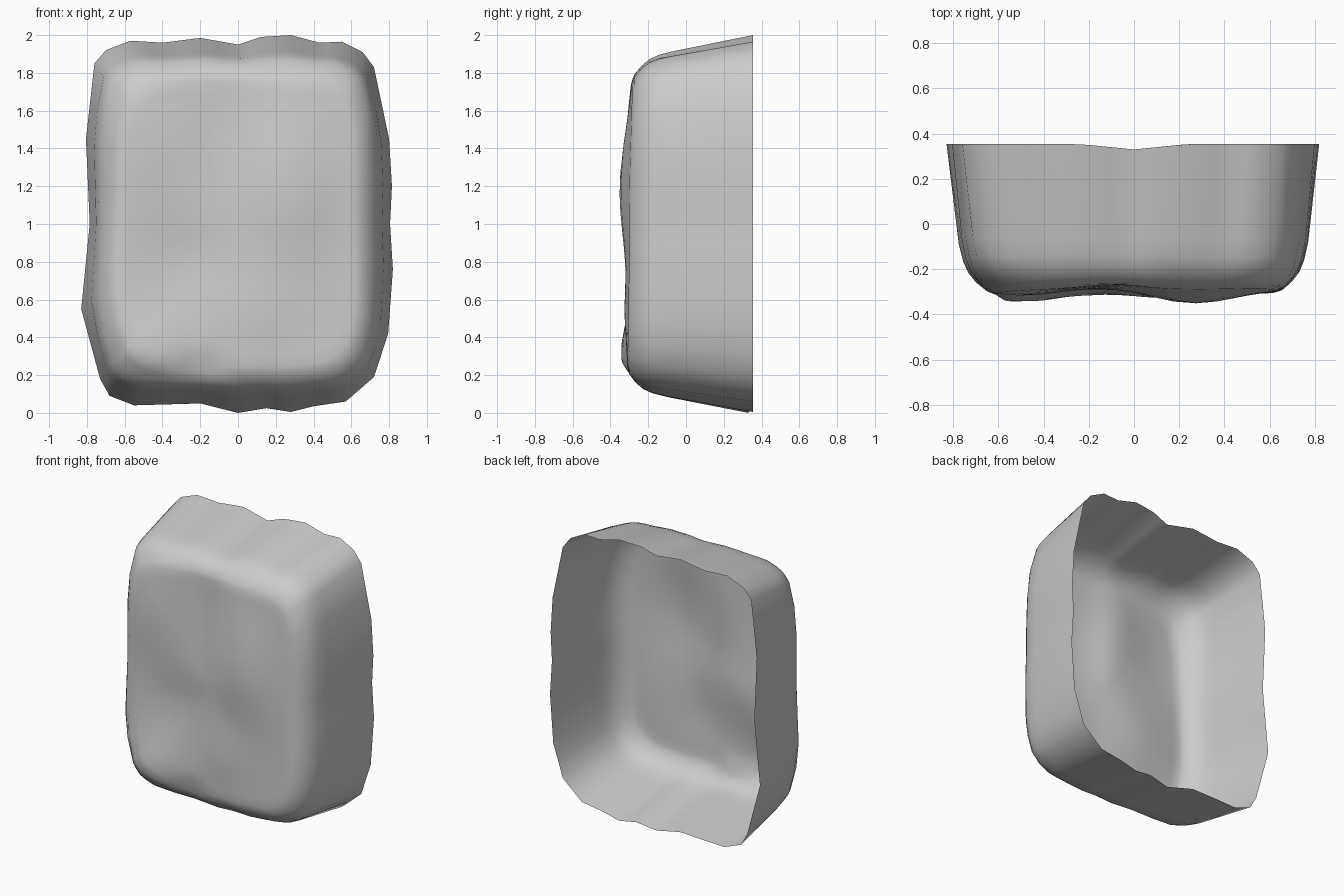
import bpy, bmesh
from math import exp, hypot
from mathutils import Vector

cube = bpy.data.objects.get("Cube")
if cube:
    bpy.data.objects.remove(cube)

stone = bpy.data.materials.new("stone_grey")
stone.use_nodes = True
grey = (0.6, 0.6, 0.6, 1)
stone.diffuse_color = grey
stone.node_tree.nodes["Principled BSDF"].inputs["Base Color"].default_value = grey

# Wavy outline of the open back rim (x, z)
rim = [(-.57, 1.97), (-.4, 1.96), (-.2, 1.985), (0, 1.95), (.12, 1.99), (.28, 2),
       (.43, 1.96), (.55, 1.965), (.66, 1.91), (.72, 1.83), (.8, 1.45), (.815, 1.2),
       (.805, 1), (.82, .76), (.795, .42), (.72, .19), (.57, .06), (.4, .035),
       (.28, .005), (.15, .025), (0, 0), (-.2, .05), (-.55, .04), (-.68, .09),
       (-.73, .18), (-.83, .55), (-.785, 1), (-.805, 1.45), (-.76, 1.85), (-.7, 1.92)]
outline = []
for i, p in enumerate(rim):
    a, b = Vector(p), Vector(rim[(i + 1) % len(rim)])
    outline += [a, (a + b) / 2]

# Bulges and dents of the front face: x, z, radius x, radius z, push forward
bumps = [(.27, 1.2, .25, .4, .06), (-.5, 1.45, .22, .3, .03), (-.5, .33, .25, .16, .035),
         (-.3, .8, .25, .2, -.03), (-.08, 1.5, .14, .4, -.02),
         (.1, .55, .2, .2, .02), (-.19, .2, .1, .08, -.06)]


def front_depth(x, z):
    y = -.295 + .02 * (z - 1)
    for bx, bz, rx, rz, push in bumps:
        y -= push * exp(-((x - bx) / rx) ** 2 - ((z - bz) / rz) ** 2)
    return y


def ring_point(p, half_x, half_z, blend):
    """Scaled outline point, blended towards a rounded rectangle."""
    x, z = p.x * half_x / .81, (p.y - 1) * half_z / .98
    size = hypot(x, z)
    c, s = x / size, z / size
    radius = (abs(c / half_x) ** 6 + abs(s / half_z) ** 6) ** (-1 / 6)
    r = size + (radius - size) * blend
    return c * r, 1 + s * r


bm = bmesh.new()
rings = []

# Back rim, dipping in the middle
rings.append([bm.verts.new((p.x, .355 - .025 * max(0, 1 - abs(p.x) / .25), p.y))
              for p in outline])

# Tapered walls and the rounded front edge: y, half width, half height, blend
for y, hx, hz, blend in [(-.08, .765, .905, .4), (-.16, .748, .888, .55),
                         (-.21, .728, .868, .7), (-.25, .698, .836, .8)]:
    ring = []
    for p in outline:
        x, z = ring_point(p, hx, hz, blend)
        ring.append(bm.verts.new((x, y + .02 * (z - 1), z)))
    rings.append(ring)

# Uneven front face
for scale in (.96, .91, .84, .75, .65, .53, .4, .27, .13):
    ring = []
    for p in outline:
        x, z = ring_point(p, .685 * scale, .825 * scale, .85)
        y = front_depth(x, z)
        if scale > .95:
            y = (y - .275 + .02 * (z - 1)) / 2
        ring.append(bm.verts.new((x, y, z)))
    rings.append(ring)

n = len(outline)
for outer, inner in zip(rings, rings[1:]):
    for i in range(n):
        j = (i + 1) % n
        bm.faces.new((outer[i], outer[j], inner[j], inner[i]))
centre = bm.verts.new((0, front_depth(0, 1), 1))
for i in range(n):
    bm.faces.new((rings[-1][i], rings[-1][(i + 1) % n], centre))

# Point the surface outwards: the front centre must face -y
bm.normal_update()
if centre.normal.y > 0:
    bmesh.ops.reverse_faces(bm, faces=bm.faces)
for face in bm.faces:
    face.smooth = True

mesh = bpy.data.meshes.new("stone_shell")
bm.to_mesh(mesh)
bm.free()
mesh.materials.append(stone)
shell = bpy.data.objects.new("stone_shell", mesh)
bpy.context.collection.objects.link(shell)
